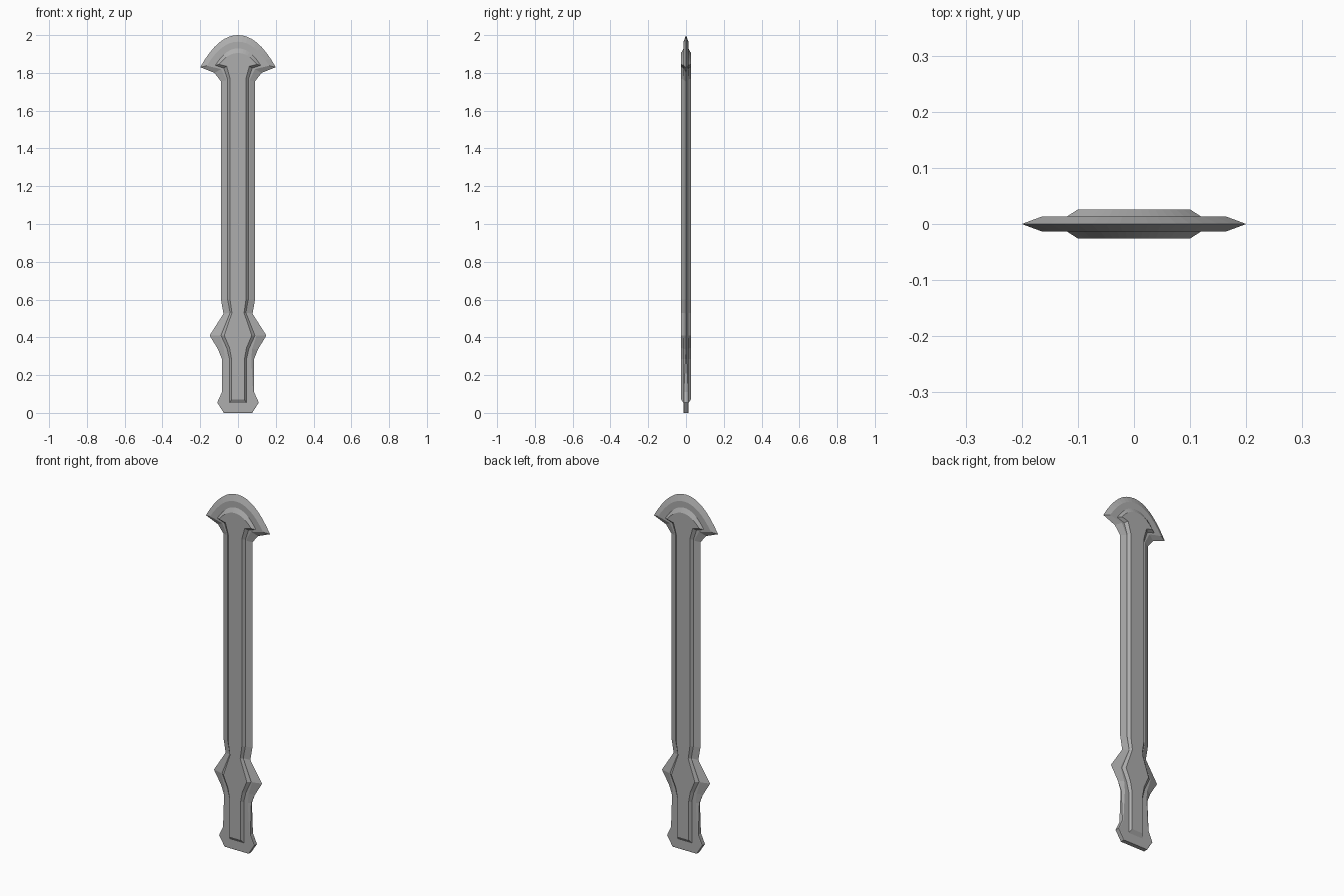
import bpy
import bmesh

if "Cube" in bpy.data.objects:
    bpy.data.objects.remove(bpy.data.objects["Cube"])

steel = bpy.data.materials.new("grey_steel")
steel.use_nodes = True
steel_colour = (0.42, 0.42, 0.42, 1)
steel.diffuse_color = steel_colour
steel.node_tree.nodes["Principled BSDF"].inputs["Base Color"].default_value = steel_colour

PLATE, RIDGE = 0.013, 0.026   # half thicknesses of the plate and the raised ridge
ARC_STEPS = 8

# Half outlines from pommel to head: (x, z), matching point for point
edge = [(0, 0), (.075, 0), (.11, .055), (.085, .11), (.085, .285), (.105, .335),
        (.15, .41), (.077, .525), (.09, .6), (.09, 1.755), (.125, 1.8), (.2, 1.83)]
bevel = [(0, .004), (.073, .004), (.105, .055), (.08, .11), (.07, .285), (.075, .34),
         (.098, .41), (.045, .53), (.06, .6), (.06, 1.762), (.09, 1.82), (.165, 1.838)]
ridge_foot = [(0, .052), (.045, .052), (.045, .06), (.045, .11), (.045, .285), (.058, .34),
              (.09, .41), (.042, .53), (.055, .6), (.055, 1.765), (.075, 1.825), (.12, 1.84)]
ridge_top = [(0, .072), (.034, .072), (.034, .08), (.034, .11), (.034, .285), (.045, .345),
             (.073, .41), (.032, .53), (.042, .6), (.042, 1.77), (.06, 1.835), (.1, 1.845)]


def crown(outline, top):
    """Continue an outline over the curved head to its top centre."""
    half, base = outline[-1]
    arc = []
    for i in range(1, ARC_STEPS + 1):
        t = 1 - i / ARC_STEPS
        arc.append((half * t, top - (top - base) * t ** 2.1))
    return outline + arc


def edge_depth(z):
    """Blunt at the pommel, thinning to a sharp edge at the guard."""
    return PLATE * 0.9 * min(1, max(0, (.335 - z) / .225))


def add_ring(bm, outline, depth):
    return [bm.verts.new((x, -depth(z), z)) for x, z in outline]


def bridge(bm, outer, inner):
    for i in range(len(outer) - 1):
        bm.faces.new((outer[i], outer[i + 1], inner[i + 1], inner[i]))


# One quarter of the sword, stepped from the rim up to the ridge
bm = bmesh.new()
rim = crown(edge, 2)
rings = [add_ring(bm, rim, lambda z: 0),
         add_ring(bm, rim, edge_depth),
         add_ring(bm, crown(bevel, 1.965), lambda z: PLATE),
         add_ring(bm, crown(ridge_foot, 1.93), lambda z: PLATE),
         add_ring(bm, crown(ridge_top, 1.905), lambda z: RIDGE)]
for outer, inner in zip(rings, rings[1:]):
    bridge(bm, outer, inner)
bm.faces.new(rings[-1])
bmesh.ops.remove_doubles(bm, verts=bm.verts, dist=0.0001)

mesh = bpy.data.meshes.new("sword")
bm.to_mesh(mesh)
bm.free()
mesh.materials.append(steel)
sword = bpy.data.objects.new("sword", mesh)
bpy.context.collection.objects.link(sword)

# Mirror left to right and front to back
mirror = sword.modifiers.new("mirror", 'MIRROR')
mirror.use_axis = (True, True, False)
mirror.merge_threshold = 0.0001
